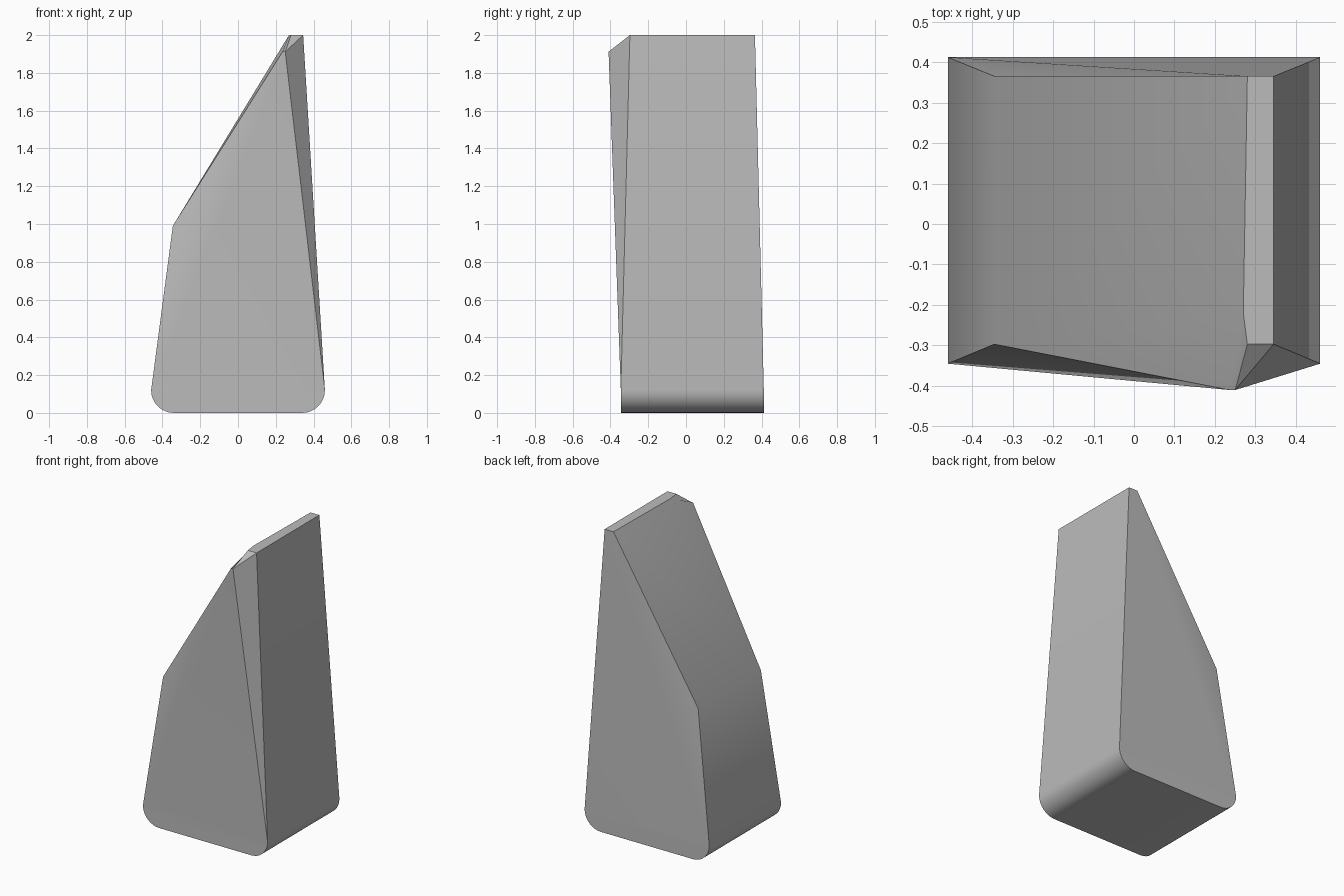
import bpy, bmesh, math

cube = bpy.data.objects.get("Cube")
if cube:
    bpy.data.objects.remove(cube, do_unlink=True)

RADIUS, HALF, SEGS = 0.12, 0.46, 8
BASE_FRONT, BASE_BACK = -0.345, 0.412
TOP_FRONT, TOP_BACK = -0.297, 0.365


def corner(cx, start):
    """Rounded lower corner of the side profile, as x and z."""
    return [(cx + RADIUS * math.cos(start + i * math.pi / 2 / SEGS),
             RADIUS + RADIUS * math.sin(start + i * math.pi / 2 / SEGS))
            for i in range(SEGS + 1)]


# Side profile: rounded base, then the tapering upper outline
base = corner(RADIUS - HALF, math.pi) + corner(HALF - RADIUS, 1.5 * math.pi)
upper = [(0.345, 2.0), (0.28, 2.0), (-0.345, 0.99)]

bm = bmesh.new()


def ring(y_base, y_top):
    return ([bm.verts.new((x, y_base, z)) for x, z in base],
            [bm.verts.new((x, y_top, z)) for x, z in upper])


fb, (f_right, f_left, f_knee) = ring(BASE_FRONT, TOP_FRONT)
bb, (b_right, b_left, b_knee) = ring(BASE_BACK, TOP_BACK)
lip = bm.verts.new((0.27, -0.22, 2.0))
tip_l = bm.verts.new((0.236, -0.41, 1.912))
tip_r = bm.verts.new((0.25, -0.41, 1.912))

# Rounded underside and side walls
for i in range(len(fb) - 1):
    bm.faces.new((fb[i], fb[i + 1], bb[i + 1], bb[i]))
bm.faces.new((fb[-1], f_right, b_right, bb[-1]))
bm.faces.new((fb[0], bb[0], b_knee, f_knee))

# Back: flat foot, tall panel and folded corner
bm.faces.new(bb)
bm.faces.new((bb[0], bb[-1], b_right, b_left))
bm.faces.new((bb[0], b_left, b_knee))

# Front: flat foot and panels drawn out to the projecting tip
bm.faces.new(fb)
bm.faces.new((fb[0], fb[-1], tip_r, tip_l))
bm.faces.new((fb[0], tip_l, f_knee))
bm.faces.new((fb[-1], f_right, tip_r))

# Sloping face, narrow top and small facets beside the tip
bm.faces.new((f_knee, tip_l, lip))
bm.faces.new((f_knee, lip, b_left, b_knee))
bm.faces.new((lip, f_left, f_right, b_right, b_left))
bm.faces.new((lip, tip_l, tip_r, f_left))
bm.faces.new((f_left, tip_r, f_right))

bmesh.ops.recalc_face_normals(bm, faces=bm.faces)
mesh = bpy.data.meshes.new("tapered_block")
bm.to_mesh(mesh)
bm.free()

block = bpy.data.objects.new("tapered_block", mesh)
bpy.context.collection.objects.link(block)

# Plain grey finish
grey = bpy.data.materials.new("plain grey")
grey.use_nodes = True
colour = (0.5, 0.5, 0.5, 1)
grey.diffuse_color = colour
grey.node_tree.nodes["Principled BSDF"].inputs["Base Color"].default_value = colour
mesh.materials.append(grey)

bpy.ops.object.select_all(action="DESELECT")
block.select_set(True)
bpy.context.view_layer.objects.active = block
bpy.ops.object.shade_smooth_by_angle(angle=math.radians(30))
